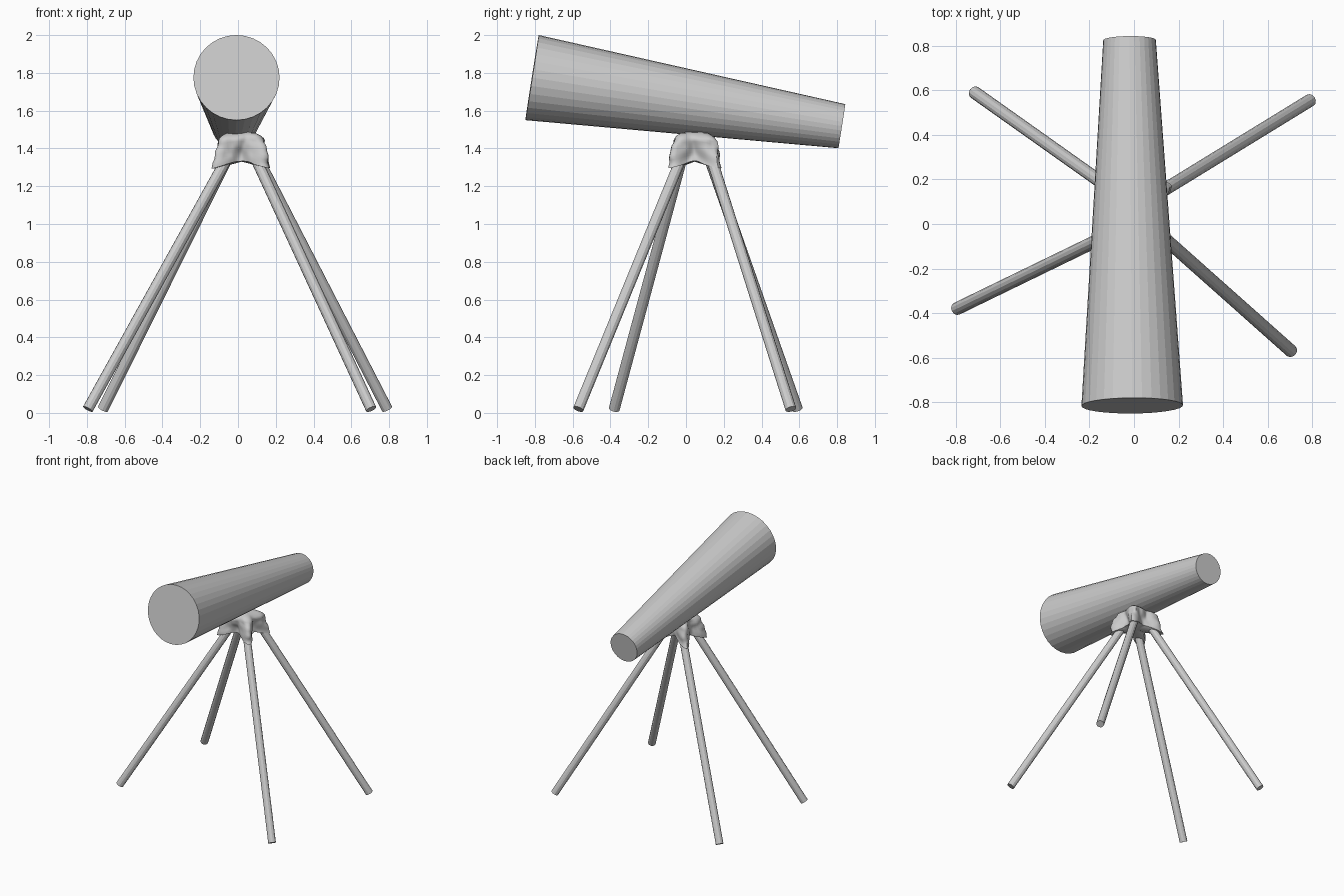
import bpy, bmesh, math
from mathutils import Vector, noise

if "Cube" in bpy.data.objects:
    bpy.data.objects.remove(bpy.data.objects["Cube"])

grey = bpy.data.materials.new("plain grey")
grey.diffuse_color = (0.6, 0.6, 0.6, 1)
grey.use_nodes = True
grey.node_tree.nodes["Principled BSDF"].inputs["Base Color"].default_value = grey.diffuse_color


def add_object(name, bm):
    bmesh.ops.recalc_face_normals(bm, faces=bm.faces)
    mesh = bpy.data.meshes.new(name)
    bm.to_mesh(mesh)
    bm.free()
    mesh.materials.append(grey)
    obj = bpy.data.objects.new(name, mesh)
    bpy.context.collection.objects.link(obj)
    return obj


def rod(name, start, end, r_start, r_end, sides):
    """Capped cone running between two points."""
    start, end = Vector(start), Vector(end)
    axis = end - start
    bm = bmesh.new()
    bmesh.ops.create_cone(bm, cap_ends=True, segments=sides, radius1=r_start,
                          radius2=r_end, depth=axis.length)
    turn = axis.to_track_quat('Z', 'Y').to_matrix()
    bmesh.ops.rotate(bm, verts=bm.verts, matrix=turn)
    bmesh.ops.translate(bm, verts=bm.verts, vec=(start + end) / 2)
    return add_object(name, bm)


# Tapered telescope tube, wide end at the front
rod("tube", (-0.008, -0.815, 1.775), (-0.02, 0.825, 1.518), 0.228, 0.118, 32)

# Four splayed legs: foot centre and the point where each enters the hub
legs = {
    "back_left_leg": ((-0.715, 0.59, 0.02), (-0.08, 0.14, 1.3)),
    "back_right_leg": ((0.79, 0.555, 0.02), (0.13, 0.15, 1.3)),
    "front_left_leg": ((-0.795, -0.38, 0.02), (-0.085, -0.035, 1.3)),
    "front_right_leg": ((0.705, -0.57, 0.02), (0.115, -0.045, 1.3)),
}
centre = Vector((0.02, 0.045, 0))
leg_angles = []
for name, (foot, top) in legs.items():
    foot, top = Vector(foot), Vector(top)
    rod(name, foot, top + (top - foot) * 0.06, 0.029, 0.029, 12)
    out = top - centre
    leg_angles.append(math.atan2(out.y, out.x))

# Lumpy wrapped hub: a closed cap with one sleeve-like lobe over each leg
bm = bmesh.new()
rings, sides = 14, 72
grid = []
for i in range(rings + 1):
    t = i / rings
    ring = []
    for k in range(sides):
        a = 2 * math.pi * k / sides
        lobe = max(math.exp(-((math.remainder(a - b, 2 * math.pi)) / 0.36) ** 2)
                   for b in leg_angles)
        crown = min(1, t / 0.3)
        dome = math.sqrt(max(0, 1 - (1 - crown) ** 2))
        radius = (0.105 + 0.035 * lobe) * dome + t * (0.055 * lobe - 0.03 * (1 - lobe))
        z = 1.495 - 0.2 * t * (0.8 + 0.2 * lobe)
        p = Vector((math.cos(a) * radius, math.sin(a) * radius, z))
        radius += 0.022 * noise.noise(p * 19) * crown
        ring.append(bm.verts.new((centre.x + math.cos(a) * radius,
                                  centre.y + math.sin(a) * radius,
                                  z + 0.008 * noise.noise(p * 14) * t)))
    grid.append(ring)
for upper, lower in zip(grid, grid[1:]):
    for k in range(sides):
        n = (k + 1) % sides
        bm.faces.new((upper[k], upper[n], lower[n], lower[k]))
# Underside, closed up to a point between the legs
tip = bm.verts.new((centre.x, centre.y, 1.33))
for k in range(sides):
    bm.faces.new((grid[-1][k], grid[-1][(k + 1) % sides], tip))
bmesh.ops.remove_doubles(bm, verts=bm.verts, dist=0.0005)
hub = add_object("wrapped_hub", bm)

# Soft shading on the hub only
bpy.context.view_layer.objects.active = hub
hub.select_set(True)
bpy.ops.object.shade_smooth_by_angle(angle=math.radians(50))
